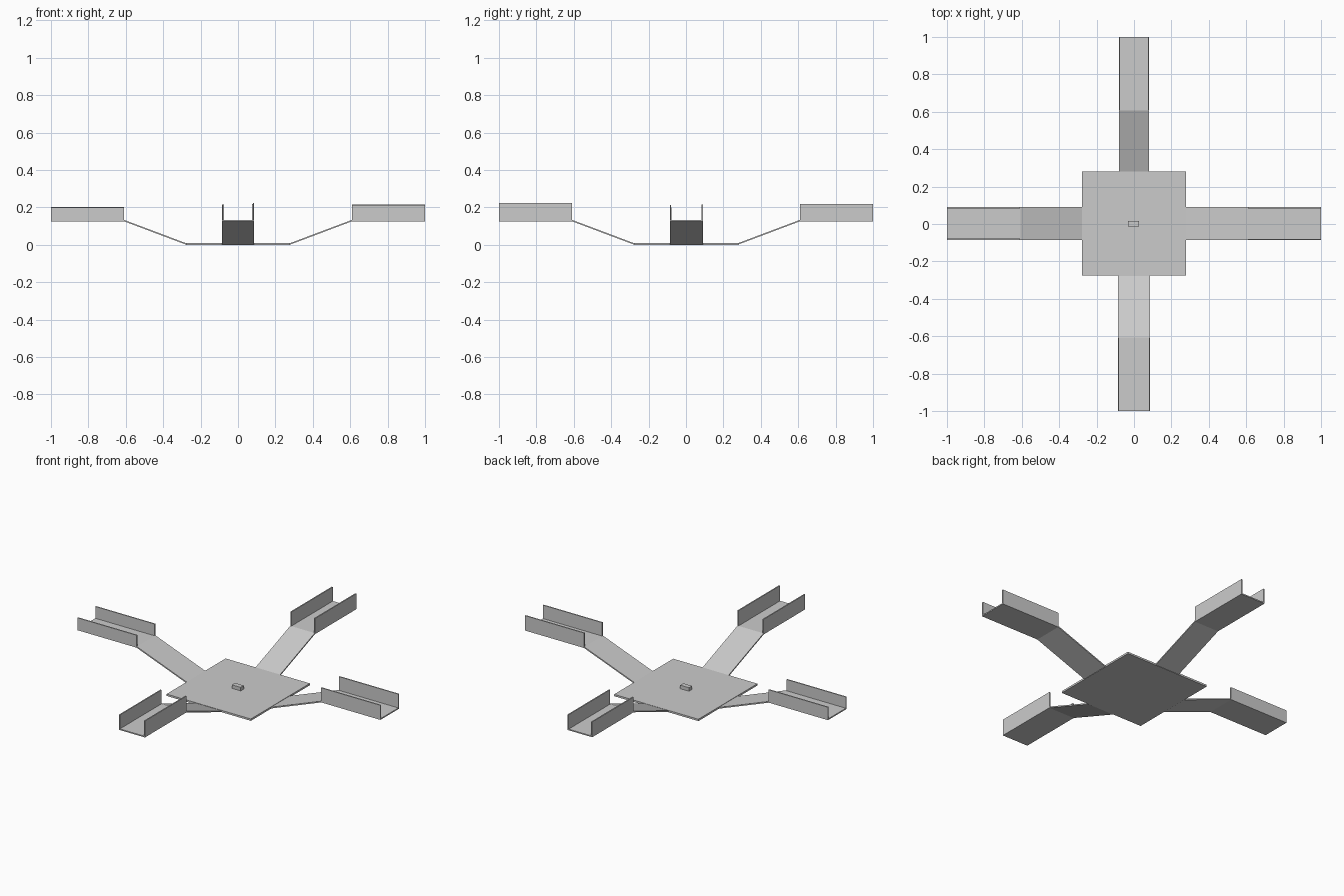
import bpy, bmesh, math
from mathutils import Matrix

if "Cube" in bpy.data.objects:
    bpy.data.objects.remove(bpy.data.objects["Cube"])

T = 0.007  # sheet thickness


def make(name, verts, faces, angle=0.0):
    mesh = bpy.data.meshes.new(name)
    mesh.from_pydata(verts, [], faces)
    bm = bmesh.new()
    bm.from_mesh(mesh)
    bm.transform(Matrix.Rotation(angle, 4, 'Z'))
    bmesh.ops.recalc_face_normals(bm, faces=bm.faces)
    bm.to_mesh(mesh)
    bm.free()
    ob = bpy.data.objects.new(name, mesh)
    bpy.context.collection.objects.link(ob)
    return ob


def extrude(name, profile, y0, y1, angle=0.0):
    """Extrude an x-z outline from y0 to y1, then turn it about z."""
    n = len(profile)
    verts = [(x, y, z) for y in (y0, y1) for x, z in profile]
    faces = [tuple(range(n)), tuple(range(n, 2 * n))]
    faces += [(i, (i + 1) % n, n + (i + 1) % n, n + i) for i in range(n)]
    return make(name, verts, faces, angle)


def box(name, x0, x1, y0, y1, z0, z1, angle=0.0):
    return extrude(name, [(x0, z0), (x1, z0), (x1, z1), (x0, z1)], y0, y1, angle)


# Base plate and small centre block
box("base_plate", -0.278, 0.278, -0.276, 0.28, 0, 0.011)
box("centre_block", -0.031, 0.027, -0.013, 0.016, 0.011, 0.032)

# Bent strip: slope up from the plate, then flat tray floor
strip = [(0.27, 0.002), (0.28, 0.002), (0.61, 0.126), (1.0, 0.126),
         (1.0, 0.126 + T), (0.608, 0.126 + T), (0.278, 0.002 + T), (0.27, 0.002 + T)]

# name, quarter turns, strip sides, wall tops (low local y, high local y)
arms = [("right", 0, -0.086, 0.090, 0.213, 0.215),
        ("back", 1, -0.081, 0.081, 0.219, 0.217),
        ("left", 2, -0.090, 0.085, 0.203, 0.200),
        ("front", 3, -0.086, 0.086, 0.216, 0.224)]
for name, turns, y0, y1, low_top, high_top in arms:
    a = turns * math.pi / 2
    extrude(name + "_arm", strip, y0, y1, a)
    # Upright side walls of the tray
    box(name + "_wall_a", 0.609, 1.0, y0, y0 + T, 0.126, low_top, a)
    box(name + "_wall_b", 0.609, 1.0, y1 - T, y1, 0.126, high_top, a)
